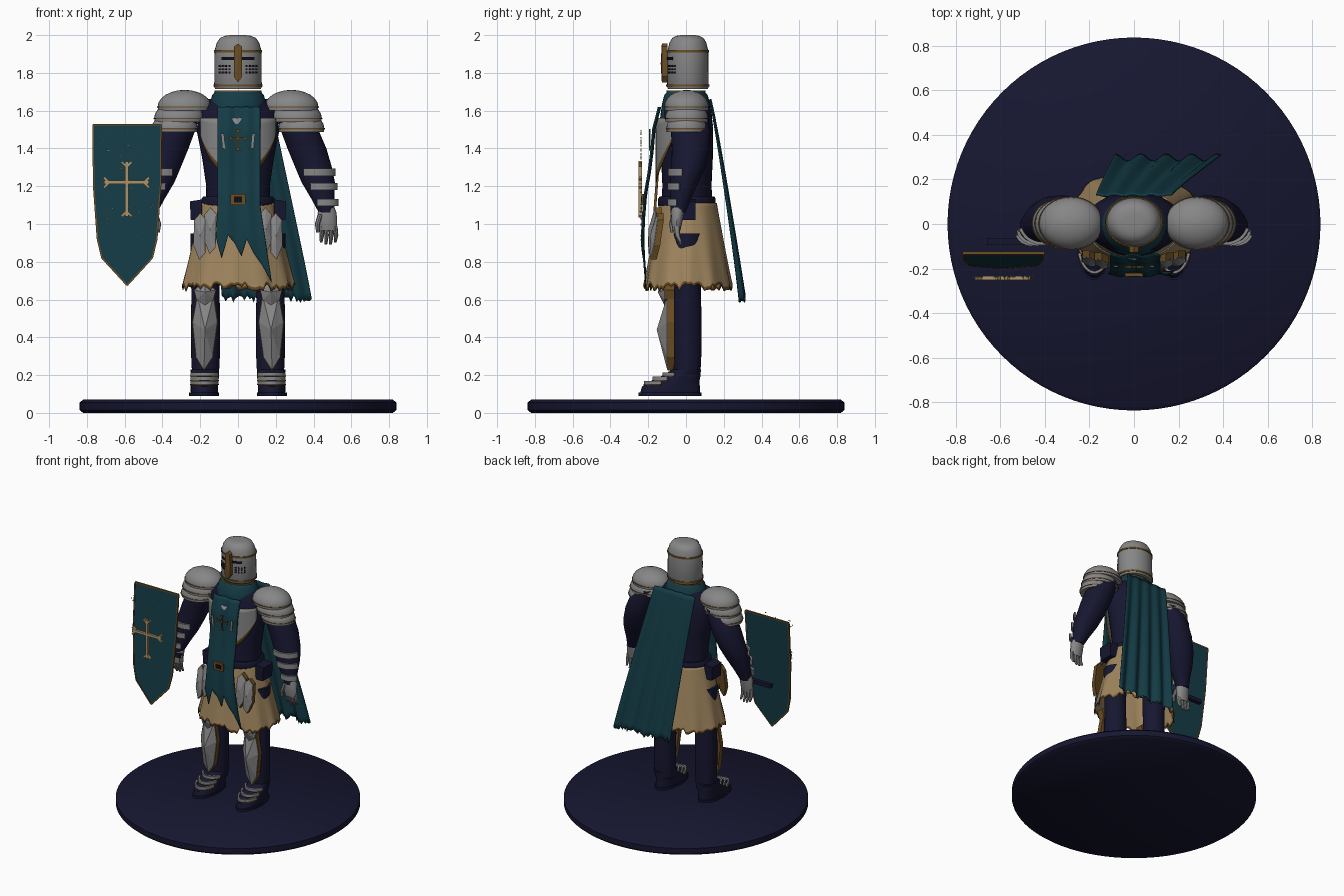
import bpy, bmesh, random
from math import sin, cos, pi, radians, hypot

random.seed(4)
if "Cube" in bpy.data.objects:
    bpy.data.objects.remove(bpy.data.objects["Cube"])


def material(name, *rgb):
    mat = bpy.data.materials.new(name)
    mat.use_nodes = True
    mat.diffuse_color = (*rgb, 1)
    mat.node_tree.nodes["Principled BSDF"].inputs["Base Color"].default_value = (*rgb, 1)
    return mat


steel = material("steel", .24, .24, .245)
navy = material("navy cloth", .008, .008, .03)
teal = material("teal cloth", .007, .045, .062)
tan = material("tan cloth", .34, .23, .11)
brown = material("brown leather trim", .15, .075, .018)
gold = material("pale gold", .42, .29, .14)
black = material("black openings", .004, .004, .008)


def build(name, bm, mats, angle=40, thickness=0):
    bmesh.ops.remove_doubles(bm, verts=bm.verts, dist=.00001)
    bmesh.ops.recalc_face_normals(bm, faces=bm.faces)
    mesh = bpy.data.meshes.new(name)
    bm.to_mesh(mesh)
    bm.free()
    for mat in mats:
        mesh.materials.append(mat)
    mesh.shade_smooth()
    mesh.set_sharp_from_angle(angle=radians(angle))
    obj = bpy.data.objects.new(name, mesh)
    bpy.context.scene.collection.objects.link(obj)
    if thickness:
        solid = obj.modifiers.new("thickness", "SOLIDIFY")
        solid.thickness, solid.offset = thickness, 0
    return obj


def skin(bm, rows, closed):
    """Join rows of vertices with quads."""
    count = len(rows[0])
    for a, b in zip(rows, rows[1:]):
        for i in range(count if closed else count - 1):
            j = (i + 1) % count
            bm.faces.new((a[i], a[j], b[j], b[i]))


def loft(name, rings, mat, s=1, n=32):
    """Capped skin through level ellipses (x, y, z, rx, ry)."""
    bm = bmesh.new()
    rows = [[bm.verts.new((s * (x + rx * cos(2 * pi * i / n)), y + ry * sin(2 * pi * i / n), z))
             for i in range(n)] for x, y, z, rx, ry in rings]
    skin(bm, rows, True)
    bm.faces.new(rows[0])
    bm.faces.new(rows[-1])
    return build(name, bm, [mat])


def dome(name, x, z, rx, ry, height, mat, s):
    angles = [radians(a) for a in (-12, 0, 15, 30, 45, 60, 75, 89)]
    return loft(name, [(x, .003, z + height * sin(a), rx * cos(a), ry * cos(a)) for a in angles], mat, s)


def band(name, center, rx, ry, z0, z1, spans, mat, s=1, depth=.006):
    """Thin curved plates, one for each span of degrees."""
    bm = bmesh.new()
    for a0, a1 in spans:
        steps = max(2, int((a1 - a0) / 8))
        rows = []
        for i in range(steps + 1):
            a = radians(a0 + (a1 - a0) * i / steps)
            rows.append([bm.verts.new((s * (center[0] + (rx + r) * cos(a)), center[1] + (ry + r) * sin(a), z))
                         for r, z in ((0, z0), (depth, z0), (depth, z1), (0, z1))])
        skin(bm, rows, True)
        if a1 - a0 < 360:
            bm.faces.new(rows[0])
            bm.faces.new(rows[-1])
    return build(name, bm, [mat])


def plate(name, outlines, y, depth, mat, s=1, peak=None, rim=None):
    """Plates drawn in x and z; a peak (x, z, bulge) facets the front."""
    y_at = y if callable(y) else lambda x, z: y
    bm = bmesh.new()
    for line in outlines:
        front = [bm.verts.new((s * x, y_at(x, z), z)) for x, z in line]
        back = [bm.verts.new((s * x, y_at(x, z) + depth, z)) for x, z in line]
        skin(bm, [front, back], True)
        bm.faces.new(back)
        if peak:
            px, pz, bulge = peak
            tip = bm.verts.new((s * px, y_at(px, pz) - bulge, pz))
            for i in range(len(front)):
                bm.faces.new((front[i - 1], front[i], tip))
        else:
            bm.faces.new(front)
    if rim:
        line = outlines[0]
        cx, cz = (sum(p[k] for p in line) / len(line) for k in (0, 1))
        wide = [(cx + (px - cx) * 1.06, cz + (pz - cz) * 1.03) for px, pz in line]
        plate(name + "_rim", [wide], lambda x, z: y_at(x, z) + .003, depth, rim, s)
    return build(name, bm, [mat], 4)


def bar(x0, z0, x1, z1, w):
    """Outline of a straight bar."""
    size = hypot(x1 - x0, z1 - z0)
    nx, nz = -(z1 - z0) / size * w, (x1 - x0) / size * w
    return [(x0 + nx, z0 + nz), (x1 + nx, z1 + nz), (x1 - nx, z1 - nz), (x0 - nx, z0 - nz)]


def cross(x, z, up, down, side, w):
    """Cross with forked ends."""
    bars = [bar(x, z - down, x, z + up, w), bar(x - side, z, x + side, z, w)]
    f = 3 * w
    for ex, ez, dx, dz in ((0, up, 0, 1), (0, -down, 0, -1), (side, 0, 1, 0), (-side, 0, -1, 0)):
        for k in (-1, 1):
            bars.append(bar(x + ex - dx * f, z + ez - dz * f, x + ex + dz * f * k, z + ez + dx * f * k, w * .7))
    return bars


def cloth(name, nu, nv, place, mats):
    """Sheet through place(u, v); the last row takes the last material."""
    bm = bmesh.new()
    rows = [[bm.verts.new(place(i / nu, j / nv)) for i in range(nu + 1)] for j in range(nv + 1)]
    skin(bm, rows, False)
    bm.faces.ensure_lookup_table()
    for face in bm.faces[-nu:]:
        face.material_index = len(mats) - 1
    return build(name, bm, mats, 50, .006)


def blend(values, t):
    t = min(max(t, 0), 1) * (len(values) - 1)
    i = min(int(t), len(values) - 2)
    return values[i] + (values[i + 1] - values[i]) * (t - i)


# Base disc
loft("base_disc", [(0, 0, z, r, r) for z, r in ((0, .82), (.015, .838), (.055, .838), (.07, .82))], navy, n=96)

# Torso, belt and cowl
loft("torso", [(0, .005, z, rx, ry) for z, rx, ry in (
    (1.05, .175, .14), (1.2, .168, .13), (1.35, .19, .137), (1.5, .22, .138), (1.6, .2, .13), (1.66, .14, .11))], navy)
loft("belt", [(0, .005, z, r, r - .04) for z, r in ((1.085, .185), (1.095, .192), (1.135, .192), (1.145, .185))], navy)
loft("cowl", [(0, 0, z, rx, rx - .022) for z, rx in (
    (1.52, .165), (1.57, .158), (1.63, .15), (1.68, .138), (1.705, .118))], teal)
band("cowl_trim", (0, 0), .118, .096, 1.698, 1.706, [(0, 360)], brown)


# Breastplate wrapped around the chest, deepest at the middle
def breastplate(u, v):
    a = radians(-158 + 136 * u)
    low = 1.22 + .25 * abs(2 * u - 1) ** 1.5
    return .215 * cos(a), .158 * sin(a), 1.56 + (low - 1.56) * v


cloth("breastplate", 24, 8, breastplate, [steel, brown])

# Ragged skirt
jags = [random.uniform(-.022, .022) for i in range(96)]


def skirt(u, v):
    a, i = 2 * pi * u, round(u * 96) % 96
    fold = 1 + .025 * v * cos(11 * a)
    return (.19 + .105 * v) * fold * cos(a), .01 + (.15 + .08 * v) * fold * sin(a), 1.11 - v * (.445 + jags[i] * v ** 4)


cloth("skirt", 96, 28, skirt, [tan, brown])

# Torn tabard hanging in front
hem = [.93, .82, .94, .9, .83, .92, .84, .78, .69]
drop = [-.14, -.17, -.18, -.195, -.215, -.225, -.23, -.225, -.215]


def tabard(u, v):
    z = 1.62 + (blend(hem, u) - 1.62) * v
    x = -.108 + .225 * u + max(0, 1.1 - z) * (.2 * u - .05)
    return x, blend(drop, (1.62 - z) / .93) + .006 * cos(u * 14), z


cloth("tabard", 40, 30, tabard, [teal])
plate("tabard_cross", cross(0, 1.455, .045, .065, .045, .004), -.197, .008, brown)
plate("tabard_marks", [bar(k * .075, 1.4, k * .082, 1.48, .008) for k in (-1, 1)], -.193, .006, steel)
plate("buckle", [[(-.04, 1.1), (.04, 1.1), (.04, 1.16), (-.04, 1.16)]], -.236, .016, brown)
plate("buckle_opening", [[(-.022, 1.115), (.022, 1.115), (.022, 1.145), (-.022, 1.145)]], -.239, .006, black)

# Cape swept toward the left
notches = [random.uniform(0, .035) for i in range(49)]


def cape(u, v):
    x = (-.17 + .34 * u) * (1 - v) + (-.085 + .475 * u) * v
    y = .128 + .17 * v ** .9 + .012 * (.3 + v) * cos(u * 26)
    return x, y, 1.66 - v * (1.04 + notches[round(u * 48)] * v ** 8)


cloth("cape", 48, 30, cape, [teal])

# Great helm
loft("helmet", [(0, .01, z, rx, rx * .87) for z, rx in (
    (1.715, .121), (1.725, .126), (1.91, .124), (1.925, .122), (1.96, .112), (1.985, .095), (1.996, .07), (2, .04))], steel)
for label, z, r in (("lower", 1.727, .125), ("brow", 1.908, .122)):
    band("helmet_" + label + "_trim", (0, .01), r, r * .87, z, z + .012, [(0, 360)], brown)
band("eye_slits", (0, .01), .123, .106, 1.868, 1.885, [(-132, -98), (-82, -48)], black)
hole_spans = [(a + m, a + m + 5) for m in (-143, -72) for a in (0, 10, 20, 30)]
for row in range(3):
    band("breathing_holes", (0, .01), .124, .107, 1.797 + row * .017, 1.807 + row * .017, hole_spans, black, depth=.005)
plate("helmet_nose_bar", [[(-.02, 1.94), (0, 1.955), (.02, 1.94), (.022, 1.78), (0, 1.75), (-.022, 1.78)]],
      -.128, .03, brown, peak=(0, 1.85, .006))

# Paired parts
for s, side in ((1, "left_"), (-1, "right_")):
    # Layered shoulder guard
    for i, (x, z, rx, ry) in enumerate(((.335, 1.505, .122, .107), (.31, 1.56, .134, .114), (.283, 1.62, .143, .118))):
        dome(side + "shoulder_guard", x, z, rx, ry, .09, steel, s)
        band(side + "shoulder_trim", (x, .003), rx - .003, ry - .003, z - .004, z + .002, [(0, 360)], brown, s)
    # Arm and forearm plates
    loft(side + "arm", [(.28, .02, 1.58, .08, .09), (.325, .025, 1.5, .1, .105), (.365, .025, 1.4, .103, .1),
                        (.4, .012, 1.3, .097, .09), (.425, -.01, 1.22, .088, .075),
                        (.45, -.03, 1.13, .06, .055), (.47, -.042, 1.06, .042, .04)], navy, s)
    for x, y, z, r in ((.41, .005, 1.255, .096), (.437, -.015, 1.18, .079), (.46, -.035, 1.095, .06)):
        band(side + "forearm_plate", (x, y), r, r - .01, z, z + .038, [(-125, -15)], steel, s, .014)
    # Gauntlet
    loft(side + "palm", [(.47, -.042, 1.09, .04, .036), (.472, -.045, 1.06, .05, .036),
                         (.475, -.05, 1.0, .05, .028), (.478, -.05, .965, .045, .02)], steel, s, 12)
    for k in range(4):
        x, low = .44 + .025 * k, .885 + .012 * abs(k - 1.5)
        loft(side + "finger", [(x, -.05, .99, .012, .016), (x + .004, -.045, .94, .012, .014),
                               (x, -.028, low, .007, .008)], steel, s, 8)
    loft(side + "thumb", [(.435, -.065, 1.05, .014, .016), (.42, -.075, 1.0, .013, .014),
                          (.422, -.075, .955, .008, .008)], steel, s, 8)
    # Hip pouch and tassets
    plate(side + "pouch", [[(.19, 1.02), (.25, 1.02), (.255, 1.12), (.19, 1.13)]], -.06, .11, navy, s)
    for dx, dz in ((0, 0), (.055, -.03)):
        line = [(.115, 1.05), (.145, 1.085), (.175, 1.05), (.18, .92), (.15, .845), (.12, .88)]
        plate(side + "tasset", [[(x + dx, z + dz) for x, z in line]], lambda x, z: -.17 - .15 * (1.08 - z) + .25 * (x - .12),
              .03, steel, s, (.147 + dx, .97 + dz, .02), brown)
    # Leg, knee and shin armour
    loft(side + "leg", [(.172, .005, z, r, r) for z, r in ((.18, .07), (.3, .076), (.5, .077), (.65, .074), (.95, .08))], navy, s)
    plate(side + "shin_guard", [[(.13, .62), (.215, .62), (.24, .48), (.222, .3), (.18, .23), (.135, .3), (.11, .48)]],
          -.1, .035, steel, s, (.175, .44, .055), brown)
    plate(side + "knee_guard", [[(.12, .65), (.175, .7), (.23, .65), (.218, .6), (.175, .57), (.132, .6)]],
          -.115, .05, steel, s, (.175, .64, .035), brown)
    # Boot
    loft(side + "sole", [(.18, -.085, z, .079, .167) for z in (.09, .108)], navy, s)
    loft(side + "boot", [(.178, y, z, rx, ry) for y, z, rx, ry in (
        (-.085, .105, .072, .158), (-.08, .14, .073, .153), (-.055, .17, .071, .127),
        (-.022, .2, .071, .097), (.004, .23, .073, .077))], navy, s)
    for y, z, ry in ((-.068, .152, .143), (-.045, .174, .12), (-.018, .197, .095)):
        band(side + "boot_plate", (.178, y), .07, ry, z, z + .018, [(-155, -25)], steel, s, .012)
        band(side + "boot_trim", (.178, y), .071, ry, z - .004, z, [(-155, -25)], brown, s, .014)

# Tilted shield with its handle, cross and chips
half = [(.18, 1.526), (.177, 1.2), (.157, .92), (.133, .82)]
shield = [(-.587 + x, z) for x, z in half] + [(-.587, .675)] + [(-.587 - x, z) for x, z in reversed(half)]


def tilt(x, z):
    return -.135 - .075 * (1.53 - z)


plate("shield", [shield], tilt, .01, teal)
edge_bars = [bar(*a, *b, .004) for a, b in zip(shield, shield[1:] + shield[:1])]
plate("shield_rim", edge_bars, lambda x, z: tilt(x, z) - .003, .014, brown)
plate("shield_handle", [bar(-.66, 1.04, -.42, 1.04, .014)], -.095, .03, navy)
plate("shield_cross", cross(-.59, 1.22, .11, .18, .12, .009), -.252, .018, gold)
chips = []
for i in range(34):
    x, z = -.587 + random.uniform(-.14, .15), random.uniform(.9, 1.5)
    chips.append(bar(x, z, x + random.uniform(.004, .012), z + random.uniform(-.008, .008), .003))
plate("shield_chips", chips, -.24, .004, gold)
